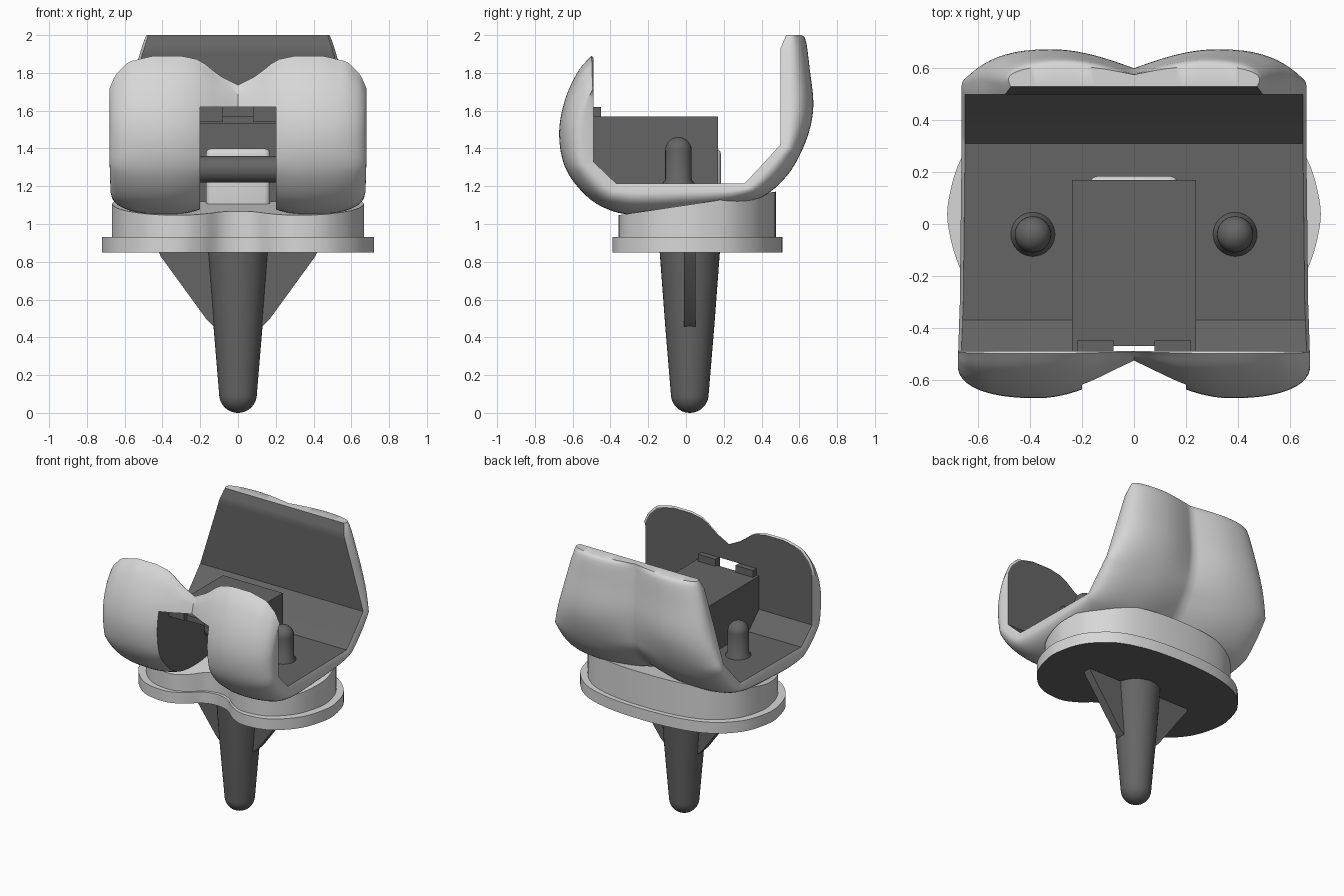
import bpy, bmesh, math
from mathutils import Matrix

if "Cube" in bpy.data.objects:
    bpy.data.objects.remove(bpy.data.objects["Cube"])


def material(name, v):
    m = bpy.data.materials.new(name)
    m.diffuse_color = (v, v, v, 1)
    m.use_nodes = True
    m.node_tree.nodes["Principled BSDF"].inputs["Base Color"].default_value = m.diffuse_color
    return m


LIGHT, DARK = material("light grey", 0.68), material("dark grey", 0.13)


def finish(name, bm, dark=False, rule=None, angle=40):
    bmesh.ops.recalc_face_normals(bm, faces=bm.faces[:])
    for f in bm.faces:
        if rule:
            f.material_index = int(rule(f))
        elif dark:
            f.material_index = 1
    me = bpy.data.meshes.new(name)
    bm.to_mesh(me)
    bm.free()
    me.materials.append(LIGHT)
    me.materials.append(DARK)
    ob = bpy.data.objects.new(name, me)
    bpy.context.collection.objects.link(ob)
    smooth(ob, angle)
    return ob


def smooth(ob, angle=40):
    bpy.ops.object.select_all(action='DESELECT')
    bpy.context.view_layer.objects.active = ob
    ob.select_set(True)
    bpy.ops.object.shade_smooth_by_angle(angle=math.radians(angle))


def box(name, x0, x1, y0, y1, z0, z1, dark=True, bevel=0):
    bm = bmesh.new()
    mat = Matrix.Translation(((x0 + x1) / 2, (y0 + y1) / 2, (z0 + z1) / 2)) \
        @ Matrix.Diagonal((x1 - x0, y1 - y0, z1 - z0, 1))
    bmesh.ops.create_cube(bm, size=1, matrix=mat)
    if bevel:
        bmesh.ops.bevel(bm, geom=bm.edges[:], offset=bevel, segments=3, profile=0.5, affect='EDGES')
    return finish(name, bm, dark)


def lathe(name, profile, x, y, n=40):
    """Revolve (radius, z) points; each end of the profile sits on the axis."""
    bm = bmesh.new()
    vs = [bm.verts.new((x + r, y, z)) for r, z in profile]
    es = [bm.edges.new(e) for e in zip(vs, vs[1:])]
    bmesh.ops.spin(bm, geom=vs + es, cent=(x, y, 0), axis=(0, 0, 1), angle=2 * math.pi, steps=n)
    bmesh.ops.remove_doubles(bm, verts=bm.verts[:], dist=1e-4)
    return finish(name, bm, True)


def catmull(a, b, c, d, t):
    return 0.5 * (2 * b + (c - a) * t + (2 * a - 5 * b + 4 * c - d) * t * t
                  + (3 * b - a - 3 * c + d) * t ** 3)


def interp(table, x):
    for (x0, y0), (x1, y1) in zip(table, table[1:]):
        if x <= x1:
            return y0 + (y1 - y0) * max(0, (x - x0) / (x1 - x0))
    return table[-1][1]


# Upper shell: side path of (outer y, outer z, inner y, inner z)
PATH = [(-.50, 1.89, -.49, 1.88), (-.57, 1.81, -.49, 1.80), (-.64, 1.66, -.49, 1.66),
        (-.672, 1.48, -.49, 1.50), (-.64, 1.30, -.49, 1.33), (-.54, 1.16, -.43, 1.272),
        (-.42, 1.08, -.37, 1.215), (-.27, 1.048, -.25, 1.215), (0, 1.06, 0, 1.215),
        (.22, 1.085, .25, 1.215), (.40, 1.14, .31, 1.215), (.53, 1.25, .40, 1.31),
        (.61, 1.38, .50, 1.42), (.66, 1.52, .50, 1.55), (.674, 1.65, .50, 1.68),
        (.655, 1.82, .50, 1.80), (.635, 1.97, .50, 1.93), (.61, 2.0, .53, 2.0)]
FRONT_TOP = [(0, 1.74), (.1, 1.79), (.2, 1.87), (.3, 1.89), (.45, 1.89), (.58, 1.86), (.65, 1.79), (.69, 1.70)]
STEPS, COLS, PEAK = 4, 48, 0.55


def path_rows():
    n = len(PATH)
    for i in range(n - 1):
        a, b, c, d = (PATH[max(0, min(n - 1, i + k))] for k in (-1, 0, 1, 2))
        for s in range(STEPS + (i == n - 2)):
            t = s / STEPS
            yield ([catmull(a[k], b[k], c[k], d[k], t) for k in (0, 1)]
                   + [b[k] + (c[k] - b[k]) * t for k in (2, 3)])


def lobe(u, centre):
    """Thickness across the width: valley in the middle, rounded edge."""
    if u < PEAK:
        return centre + (1 - centre) * math.sin(math.pi / 2 * u / PEAK)
    q = min(1, (u - PEAK) / (1 - PEAK))
    return 0.3 + 0.7 * (1 - q ** 2.3) ** (1 / 2.3)


bm = bmesh.new()
rings = []
for oy, oz, iy, iz in path_rows():
    half = interp([(-.5, .68), (-.3, .672), (.3, .665)], iy)
    if iy > 0.3 and iz > 1.42:
        half -= (iz - 1.42) / 0.58 * 0.18
    centre = interp([(-.3, .27), (0, .32), (.4, .58)], iy)
    outer, inner = [], []
    for c in range(COLS + 1):
        u = math.sin((2 * c / COLS - 1) * math.pi / 2)
        f = lobe(abs(u), centre)
        x = u * half
        for lst, px, py, pz in ((outer, x, iy + (oy - iy) * f, iz + (oz - iz) * f),
                                (inner, x * 0.98, iy, iz)):
            if py < 0 and pz > 1.5:
                pz = 1.5 + (pz - 1.5) * (interp(FRONT_TOP, abs(x)) - 1.5) / 0.39
            lst.append(bm.verts.new((px, py, pz)))
    rings.append((outer, inner))
inner_faces = set()
for (o0, i0), (o1, i1) in zip(rings, rings[1:]):
    for c in range(COLS):
        bm.faces.new((o0[c], o0[c + 1], o1[c + 1], o1[c]))
        inner_faces.add(bm.faces.new((i0[c], i1[c], i1[c + 1], i0[c + 1])))
    for c in (0, COLS):
        bm.faces.new((o0[c], o1[c], i1[c], i0[c]))
for o, i in (rings[0], rings[-1]):
    for c in range(COLS):
        bm.faces.new((o[c], i[c], i[c + 1], o[c + 1]))
shell = finish("upper_shell", bm, rule=lambda f: f in inner_faces)

# Notch through the front and floor of the shell
cutter = box("notch_cutter", -.2, .2, -.9, .13, .9, 1.62)
cutter.hide_render = True
mod = shell.modifiers.new("notch", 'BOOLEAN')
mod.operation, mod.solver, mod.object = 'DIFFERENCE', 'EXACT', cutter
bpy.context.view_layer.objects.active = shell
bpy.ops.object.modifier_apply(modifier="notch")
bpy.data.objects.remove(cutter)
smooth(shell)

# Hollow housing above the notch
for side in (-1, 1):
    xs = sorted((side * .2, side * .24))
    box("housing_side", xs[0], xs[1], -.5, .17, 1.2, 1.57)
box("housing_roof", -.2, .2, -.47, .17, 1.53, 1.57)
box("housing_back", -.2, .2, .13, .17, 1.2, 1.53)
for side in (-1, 1):
    xs = sorted((side * .08, side * .22))
    box("slot_corner", xs[0], xs[1], -.5, -.45, 1.54, 1.62)

# Cross bar inside the housing
bm = bmesh.new()
bmesh.ops.create_cone(bm, cap_ends=True, segments=32, radius1=.07, radius2=.07, depth=.4,
                      matrix=Matrix.Translation((0, -.03, 1.29)) @ Matrix.Rotation(math.pi / 2, 4, 'Y'))
finish("cross_bar", bm, True)

# Fixing pegs with domed ends
for side in (-1, 1):
    dome = [(.07 * math.cos(a * math.pi / 16), 1.39 + .07 * math.sin(a * math.pi / 16)) for a in range(9)]
    lathe("peg", [(0, 1.2), (.085, 1.2), (.085, 1.215), (.07, 1.235)] + dome, side * .39, -.04, 32)

# Kidney outline shared by the spacer and the base plate
HALF = [(0, -.24), (.1, -.265), (.2, -.345), (.32, -.39), (.5, -.355), (.65, -.21), (.715, -.02),
        (.71, .12), (.65, .28), (.5, .42), (.28, .49), (0, .51)]
LOOP = HALF + [(-x, y) for x, y in HALF[-2:0:-1]]


def outline(scale):
    n = len(LOOP)
    for i in range(n):
        p = [LOOP[(i + k) % n] for k in (-1, 0, 1, 2)]
        for s in range(5):
            x, y = (catmull(*(q[k] for q in p), s / 5) for k in (0, 1))
            yield x * scale, .06 + (y - .06) * scale


def kidney(name, scale, z0, top, bevel, rule):
    bm = bmesh.new()
    pts = list(outline(scale))
    lo = [bm.verts.new((x, y, z0)) for x, y in pts]
    hi = [bm.verts.new((x, y, top(y))) for x, y in pts]
    caps = [bm.faces.new(lo), bm.faces.new(hi)]
    for i in range(len(pts)):
        j = (i + 1) % len(pts)
        bm.faces.new((lo[i], lo[j], hi[j], hi[i]))
    rim = {e for f in caps for e in f.edges}
    bmesh.ops.bevel(bm, geom=list(rim), offset=bevel, segments=3, profile=0.5, affect='EDGES')
    return finish(name, bm, rule=rule)


kidney("spacer", .925, .92, lambda y: 1.10 + .15 * y, .012, lambda f: False)
kidney("base_plate", 1.0, .85, lambda y: .93, .015, lambda f: f.normal.z < -.95)

# Post rising from the spacer into the housing
box("spacer_post", -.17, .17, .04, .185, 1.0, 1.40, dark=False, bevel=.03)

# Tapered stem with a round tip
tip = [(.1 * math.sin(a * math.pi / 20), .1 - .1 * math.cos(a * math.pi / 20)) for a in range(10)]
lathe("stem", tip + [(.1, .1), (.13, .46), (.16, .86), (0, .86)], 0, .02)

# Triangular fins either side of the stem
bm = bmesh.new()
fin = [(-.42, .855), (-.41, .83), (-.17, .5), (-.12, .45), (.12, .45), (.17, .5), (.41, .83), (.42, .855)]
face = bm.faces.new([bm.verts.new((x, -.01, z)) for x, z in fin])
ext = bmesh.ops.extrude_face_region(bm, geom=[face])
for v in ext["geom"]:
    if isinstance(v, bmesh.types.BMVert):
        v.co.y += .06
finish("stem_fins", bm, True)
